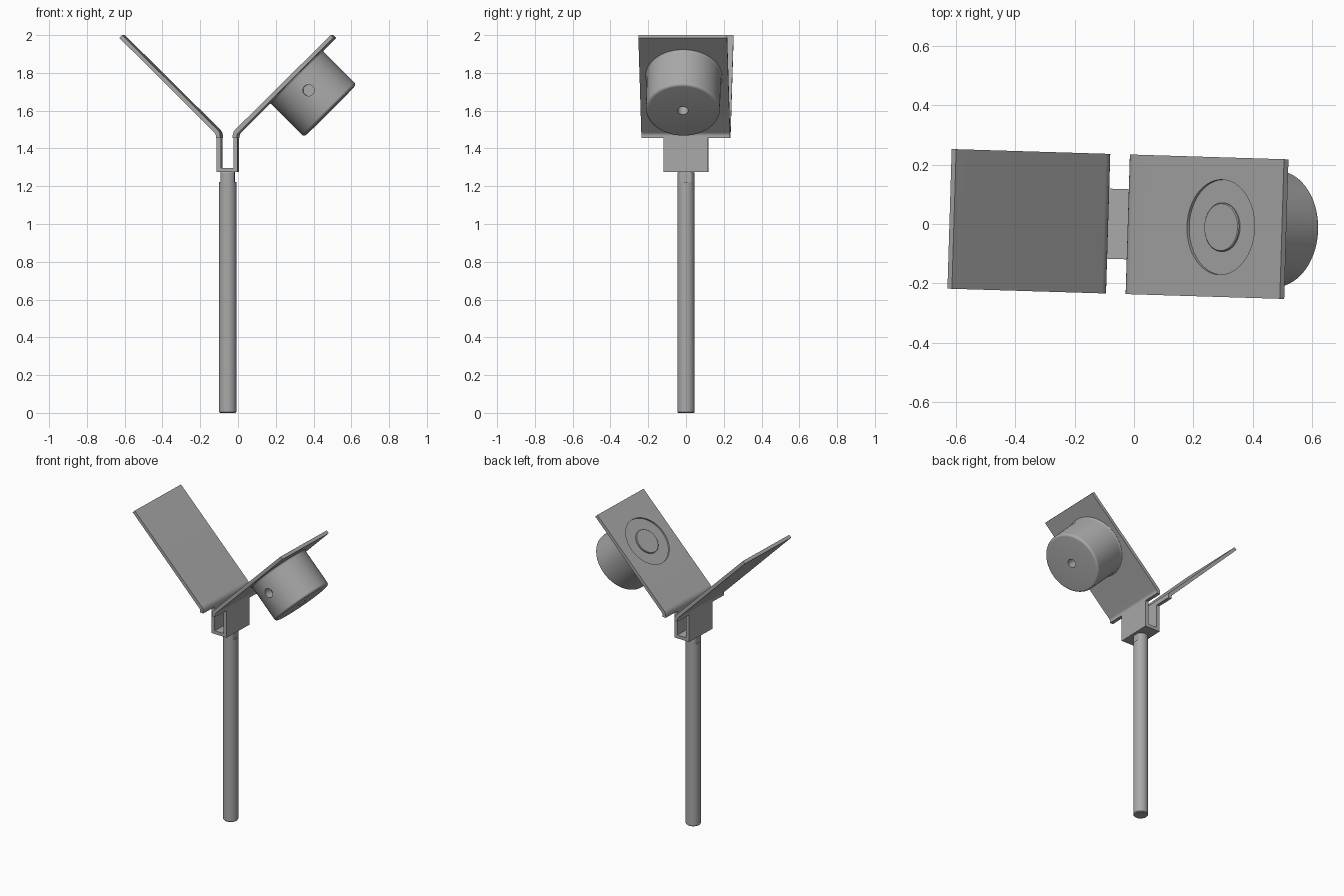
import bpy, bmesh, math
from mathutils import Matrix, Vector

if "Cube" in bpy.data.objects:
    bpy.data.objects.remove(bpy.data.objects["Cube"], do_unlink=True)

grey = bpy.data.materials.new("plain grey")
grey.use_nodes = True
COLOUR = (0.4, 0.4, 0.4, 1)
grey.diffuse_color = COLOUR
grey.node_tree.nodes["Principled BSDF"].inputs["Base Color"].default_value = COLOUR

# All parts share one frame: centred on the pole and turned slightly
FRAME = Matrix.Translation((-0.054, 0, 0)) @ Matrix.Rotation(math.radians(-1.75), 4, "Z")
# Housing frame: its z axis points away from the underside of the tilted plate
HOUSING = Matrix.Translation((0.361, 0, 1.781)) @ Matrix.Rotation(math.radians(135), 4, "Y")


def finish(name, bm, local=Matrix.Identity(4)):
    bmesh.ops.recalc_face_normals(bm, faces=bm.faces)
    mesh = bpy.data.meshes.new(name)
    bm.transform(local)
    bm.to_mesh(mesh)
    bm.free()
    mesh.materials.append(grey)
    ob = bpy.data.objects.new(name, mesh)
    bpy.context.collection.objects.link(ob)
    ob.matrix_world = FRAME
    return ob


def extrude(name, outline, half_depth):
    """Closed x-z outline extruded along y."""
    bm = bmesh.new()
    face = bm.faces.new([bm.verts.new((x, -half_depth, z)) for x, z in outline])
    new = bmesh.ops.extrude_face_region(bm, geom=[face])["geom"]
    bmesh.ops.translate(bm, vec=(0, 2 * half_depth, 0),
                        verts=[v for v in new if isinstance(v, bmesh.types.BMVert)])
    return finish(name, bm)


def lathe(name, profile, local=Matrix.Identity(4), steps=64, clamp_x=None):
    """Radius-height profile turned about z and capped at both ends."""
    bm = bmesh.new()
    rings = []
    for r, z in profile:
        ring = []
        for i in range(steps):
            a = math.tau * i / steps
            x = r * math.cos(a)
            if clamp_x:
                x = max(-clamp_x, min(clamp_x, x))
            ring.append(bm.verts.new((x, r * math.sin(a), z)))
        rings.append(ring)
    for low, high in zip(rings, rings[1:]):
        for i in range(steps):
            j = (i + 1) % steps
            bm.faces.new((low[i], low[j], high[j], high[i]))
    bm.faces.new(rings[0])
    bm.faces.new(rings[-1])
    return finish(name, bm, local)


def cut(ob, cutter):
    cutter.hide_render = True
    cutter.hide_viewport = True
    mod = ob.modifiers.new("cut", "BOOLEAN")
    mod.operation = "DIFFERENCE"
    mod.solver = "EXACT"
    mod.object = cutter


def arc(cx, cz, r, start, end, n=6):
    angles = [math.radians(start + (end - start) * i / n) for i in range(n + 1)]
    return [(cx + r * math.cos(a), cz + r * math.sin(a)) for a in angles]


# Pole with a flat-sided neck
R = 0.046
pole = lathe("pole", [(R - 0.005, 0), (R, 0.005), (R, 1.222)])
neck = lathe("pole_neck", [(R, 1.222), (R, 1.27), (R - 0.004, 1.276)], clamp_x=0.037)

# U-shaped clamp
OUT, INN = 0.056, 0.033
BASE, BEND = 1.275, 1.456
clamp = extrude("clamp", [(-OUT, BASE), (OUT, BASE), (OUT, BEND), (INN, BEND),
                          (INN, BASE + 0.022), (-INN, BASE + 0.022),
                          (-INN, BEND), (-OUT, BEND)], 0.118)

# Two wide plates, bent outwards at 45 degrees
bend_outer = arc(OUT + 0.025, 1.466, 0.025, 180, 135)
bend_inner = arc(OUT + 0.025, 1.466, 0.048, 135, 180)
wing = [(OUT, BEND)] + bend_outer + [(0.567, 1.985), (0.552, 2.0)] + bend_inner + [(INN, BEND)]
left_plate = extrude("left_plate", wing, 0.235)
right_plate = extrude("right_plate", [(-x, z) for x, z in wing], 0.235)

# Round recess and raised disc on the left plate
cut(left_plate, lathe("recess_cutter", [(0.16, -0.06), (0.16, -0.011)], HOUSING))
disc = lathe("raised_disc", [(0.082, -0.009), (0.082, -0.017), (0.079, -0.02)], HOUSING)

# Drum housing with a flared foot and a rounded rim
DRUM, LENGTH = 0.196, 0.256
foot = arc(DRUM + 0.016, 0.014, 0.016, 270, 180)
rim = arc(DRUM - 0.016, LENGTH - 0.016, 0.016, 0, 90)
drum = lathe("drum_housing", [(DRUM + 0.016, -0.004)] + foot + rim, HOUSING, steps=96)

# Blind holes in the end and in the front of the drum
HOLE = 0.028
cut(drum, lathe("end_hole_cutter", [(HOLE, LENGTH - 0.06), (HOLE, LENGTH + 0.05)], HOUSING, 32))
side = HOUSING @ Matrix.Translation((0, 0, 0.103)) @ Matrix.Rotation(math.radians(90), 4, "X")
cut(drum, lathe("side_hole_cutter", [(HOLE + 0.002, DRUM - 0.06), (HOLE + 0.002, DRUM + 0.05)], side, 32))

# Smooth shading with sharp edges kept
bpy.ops.object.select_all(action="DESELECT")
for ob in (pole, neck, clamp, left_plate, right_plate, disc, drum):
    ob.select_set(True)
bpy.context.view_layer.objects.active = drum
bpy.ops.object.shade_smooth_by_angle(angle=math.radians(30))
